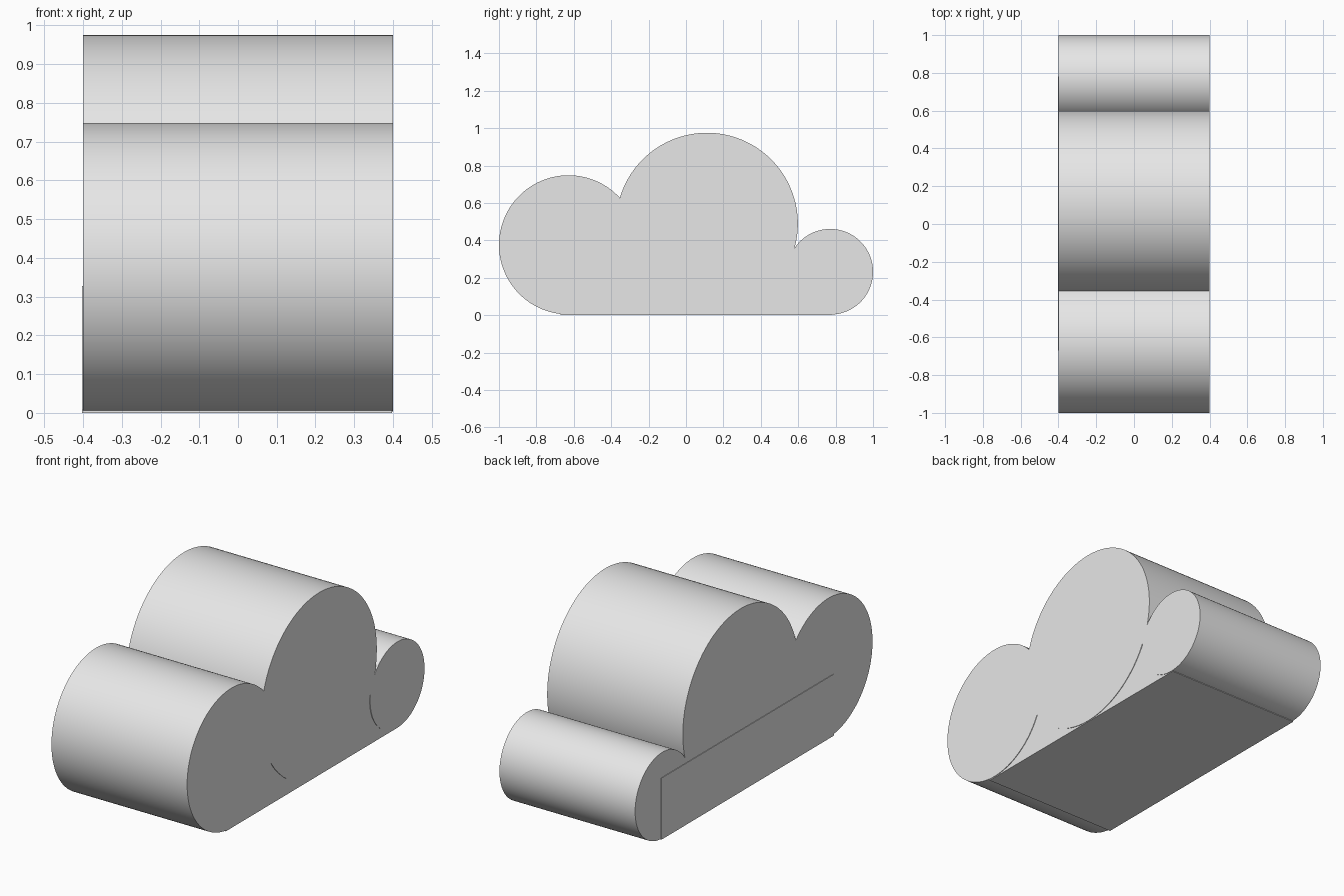
import bpy
import math

cube = bpy.data.objects.get("Cube")
if cube:
    bpy.data.objects.remove(cube, do_unlink=True)

# Single plain grey
grey = bpy.data.materials.new("light_grey")
grey.use_nodes = True
grey.diffuse_color = (0.8, 0.8, 0.8, 1)
grey.node_tree.nodes["Principled BSDF"].inputs["Base Color"].default_value = grey.diffuse_color

WIDTH = 0.8


def puff(name, y, z, radius):
    """Smooth round puff lying across the cloud."""
    bpy.ops.mesh.primitive_cylinder_add(
        vertices=128, radius=radius, depth=WIDTH,
        location=(0, y, z), rotation=(0, math.pi / 2, 0))
    obj = bpy.context.object
    obj.name = name
    obj.data.materials.append(grey)
    bpy.ops.object.transform_apply(location=False, rotation=True, scale=True)
    bpy.ops.object.shade_smooth_by_angle(angle=math.radians(30))


# Three puffs of the cloud
puff("front_puff", -0.628, 0.376, 0.372)
puff("middle_puff", 0.112, 0.489, 0.486)
puff("back_puff", 0.771, 0.232, 0.229)

# Flat base block, set slightly to one side of the puffs
bpy.ops.mesh.primitive_cube_add(size=1, location=(-0.003, 0.055, 0.164))
base = bpy.context.object
base.name = "base_block"
base.scale = (WIDTH, 1.45, 0.328)
bpy.ops.object.transform_apply(location=False, rotation=False, scale=True)
base.data.materials.append(grey)
